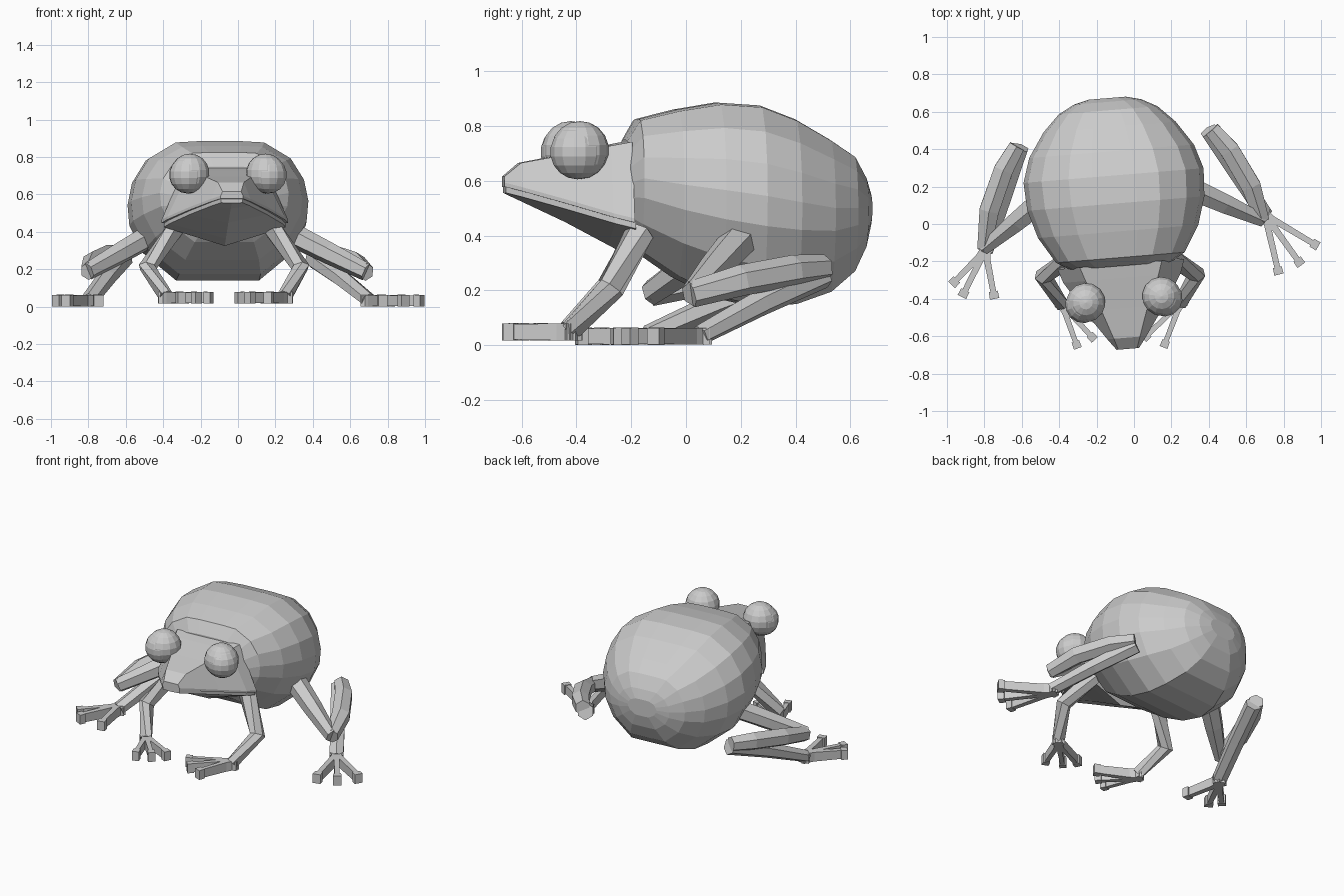
import bpy, bmesh
from math import sin, cos, pi, radians
from mathutils import Vector, Matrix

if "Cube" in bpy.data.objects:
    bpy.data.objects.remove(bpy.data.objects["Cube"])

# The trunk and head are turned slightly relative to the legs
TURN = Matrix.Translation((-0.088, 0, 0)) @ Matrix.Rotation(radians(4.7), 4, 'Z')


def finish(name, bm, matrix=None):
    bmesh.ops.recalc_face_normals(bm, faces=bm.faces)
    me = bpy.data.meshes.new(name)
    bm.to_mesh(me)
    bm.free()
    ob = bpy.data.objects.new(name, me)
    bpy.context.collection.objects.link(ob)
    if matrix:
        ob.matrix_world = matrix
    return ob


def loft(bm, rings):
    """Skin a list of equal-length point rings and cap both ends."""
    vs = [[bm.verts.new(p) for p in r] for r in rings]
    n = len(vs[0])
    for a, b in zip(vs, vs[1:]):
        for i in range(n):
            j = (i + 1) % n
            bm.faces.new((a[i], a[j], b[j], b[i]))
    bm.faces.new(vs[0])
    bm.faces.new(vs[-1])


def tube(bm, pts, sizes, sides=6):
    """Faceted limb through pts; sizes are (half width, half height)."""
    pts = [Vector(p) for p in pts]
    grow = 1.41 if sides == 4 else 1.08
    rings = []
    for i, (p, (w, h)) in enumerate(zip(pts, sizes)):
        t = (pts[min(i + 1, len(pts) - 1)] - pts[max(i - 1, 0)]).normalized()
        side = t.cross(Vector((0, 0, 1))).normalized() * w * grow
        up = side.normalized().cross(t) * h * grow
        angles = [2 * pi * (k + 0.5) / sides for k in range(sides)]
        rings.append([p + side * cos(a) + up * sin(a) for a in angles])
    loft(bm, rings)


# Body: rings along y as (y, bottom, top, half width)
half = [(0.24, 1.0), (0.5, 0.98), (0.8, 0.74), (0.95, 0.42), (1, 0.1), (0.98, -0.2), (0.83, -0.6), (0.46, -1)]
section = half + [(-u, v) for u, v in reversed(half)]
stations = [(-0.225, 0.40, 0.75, 0.27), (-0.18, 0.345, 0.825, 0.345),
            (-0.04, 0.25, 0.86, 0.43), (0.11, 0.175, 0.885, 0.475),
            (0.26, 0.14, 0.875, 0.483), (0.39, 0.15, 0.825, 0.442),
            (0.52, 0.195, 0.75, 0.355), (0.61, 0.27, 0.69, 0.265),
            (0.655, 0.36, 0.61, 0.18), (0.675, 0.44, 0.55, 0.10)]
bm = bmesh.new()
loft(bm, [[(u * w, y, (t + b) / 2 + v * (t - b) / 2) for u, v in section]
          for y, b, t, w in stations])
finish("body", bm, TURN)

# Head: rings as (y, lip half width, lip z, top half width, top z, chin z)
head = [(-0.215, 0.34, 0.447, 0.22, 0.742, 0.325), (-0.29, 0.315, 0.466, 0.195, 0.728, 0.365),
        (-0.45, 0.215, 0.515, 0.125, 0.695, 0.45), (-0.61, 0.105, 0.562, 0.07, 0.665, 0.525),
        (-0.67, 0.06, 0.578, 0.05, 0.615, 0.553)]
bm = bmesh.new()
loft(bm, [[(-l, y, zl), (l, y, zl), (l, y, zl + 0.015), (t, y, zt), (-t, y, zt), (-l, y, zl + 0.015)]
          for y, l, zl, t, zt, c in head])
finish("head", bm, TURN)

# Lower jaw: slightly inset below the mouth line
bm = bmesh.new()
loft(bm, [[(-l * 0.96, y + 0.005, zl + 0.005), (l * 0.96, y + 0.005, zl + 0.005),
           (l * 0.96, y + 0.005, zl - 0.022), (0, y + 0.005, c), (-l * 0.96, y + 0.005, zl - 0.022)]
          for y, l, zl, t, zt, c in head])
finish("lower_jaw", bm, TURN)

# Eyes: eyeball set into a slightly larger lid
for s, side in ((1, "right"), (-1, "left")):
    for part, r, loc in (("eyeball", 0.1, (s * 0.216, -0.415, 0.705)),
                         ("eyelid", 0.106, (s * 0.203, -0.405, 0.712))):
        bm = bmesh.new()
        bmesh.ops.create_uvsphere(bm, u_segments=14, v_segments=9, radius=r)
        finish(f"{side}_{part}", bm, TURN @ Matrix.Translation(loc))


def foot(name, root, tips, z, w):
    """Square toes fanning out from a root, each ending in a blunt pad."""
    bm = bmesh.new()
    root = Vector((*root, z))
    for tip in tips:
        tip = Vector((*tip, z))
        d = (tip - root).normalized()
        tube(bm, [root - d * 0.03, root + d * 0.05, tip - d * 0.02],
             [(w * 2.2, 0.031), (w * 1.1, 0.031), (w * 0.95, 0.028)], 4)
        tube(bm, [tip - d * 0.04, tip], [(w * 1.5, 0.032), (w * 1.6, 0.031)], 4)
    finish(name, bm)


# Hind legs: hip, knee, heel, ankle, then toe tips
hind = {
    "right": ((0.28, 0.20, 0.39), (0.685, 0.02, 0.185), (0.40, 0.50, 0.275), (0.70, 0.05, 0.035),
              ((0.985, -0.12), (0.895, -0.22), (0.775, -0.27))),
    "left": ((-0.45, 0.16, 0.39), (-0.80, -0.13, 0.19), (-0.61, 0.41, 0.275), (-0.795, -0.14, 0.035),
             ((-0.975, -0.325), (-0.92, -0.39), (-0.745, -0.40))),
}
for side, (hip, knee, heel, ankle, tips) in hind.items():
    hip, knee, heel, ankle = map(Vector, (hip, knee, heel, ankle))
    out = Vector((0.04 if side == "right" else -0.04, 0.015, 0.02))
    bm = bmesh.new()
    tube(bm, [hip, hip.lerp(knee, 0.5), knee], [(0.065, 0.06), (0.055, 0.055), (0.035, 0.045)])
    finish(f"{side}_thigh", bm)
    bm = bmesh.new()
    tube(bm, [knee, knee.lerp(heel, 0.35) + out, knee.lerp(heel, 0.75) + out, heel + out * 0.4],
         [(0.04, 0.045), (0.056, 0.053), (0.055, 0.053), (0.045, 0.045)])
    finish(f"{side}_shin", bm)
    bm = bmesh.new()
    tube(bm, [heel - Vector((0, 0, 0.015)), heel.lerp(ankle, 0.5), ankle],
         [(0.048, 0.05), (0.048, 0.045), (0.045, 0.035)])
    finish(f"{side}_heel_bone", bm)
    foot(f"{side}_hind_foot", ankle.xy, tips, 0.032, 0.016)

# Front legs: shoulder, elbow, wrist, then finger tips
front = {
    "right": ((0.19, -0.17, 0.41), (0.335, -0.27, 0.21), (0.25, -0.42, 0.055),
              ((0.158, -0.66), (0.05, -0.615), (-0.01, -0.54))),
    "left": ((-0.34, -0.18, 0.41), (-0.485, -0.28, 0.21), (-0.385, -0.43, 0.055),
             ((-0.30, -0.665), (-0.21, -0.62), (-0.14, -0.55))),
}
for side, (shoulder, elbow, wrist, tips) in front.items():
    bm = bmesh.new()
    tube(bm, [shoulder, elbow, wrist], [(0.05, 0.05), (0.045, 0.045), (0.038, 0.038)])
    finish(f"{side}_front_leg", bm)
    foot(f"{side}_front_foot", wrist[:2], tips, 0.048, 0.014)
